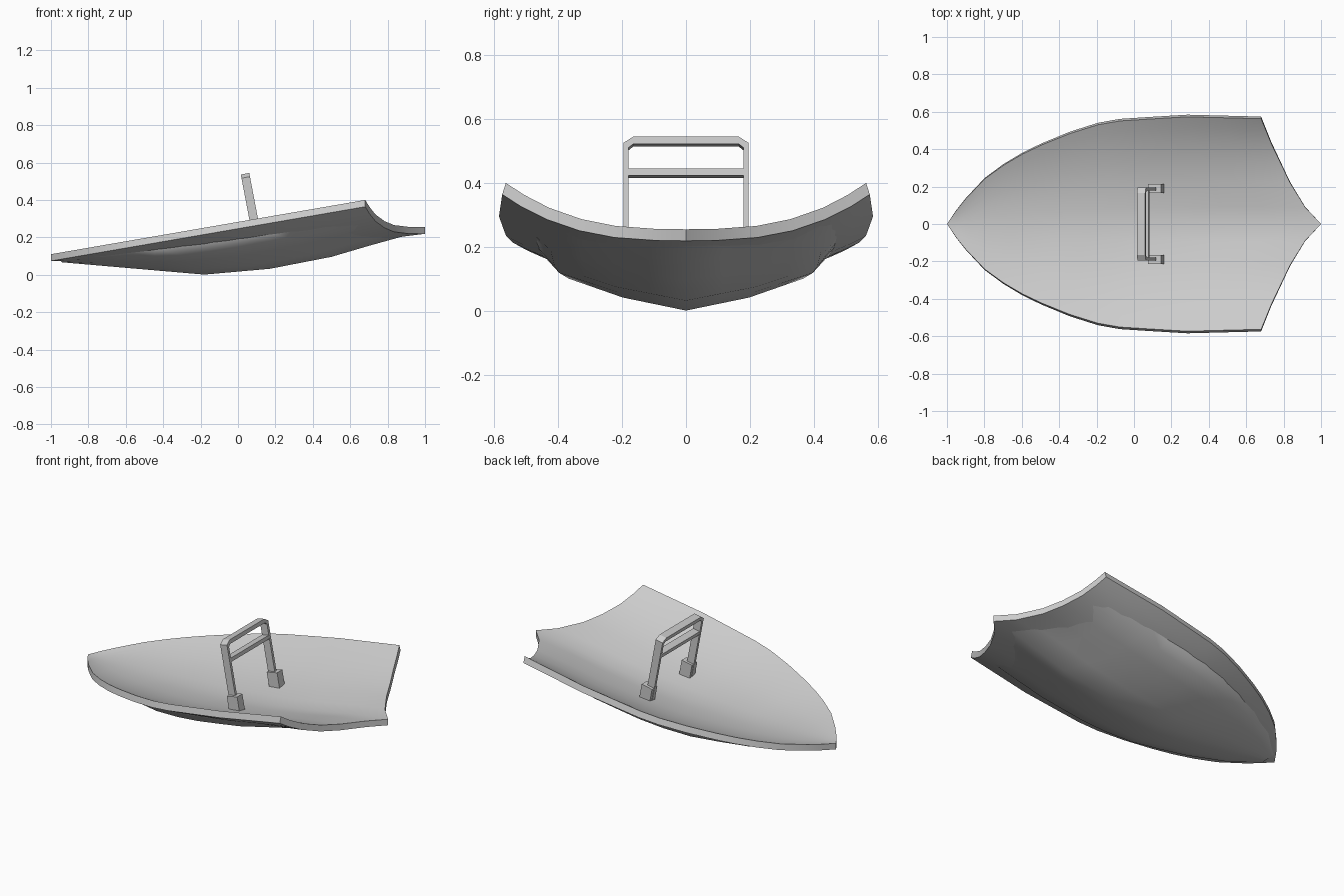
import bpy, bmesh, math
from mathutils import Matrix

if "Cube" in bpy.data.objects:
    bpy.data.objects.remove(bpy.data.objects["Cube"], do_unlink=True)

grey = bpy.data.materials.new("light_grey")
grey.use_nodes = True
grey.diffuse_color = (0.6, 0.6, 0.6, 1)
grey.node_tree.nodes["Principled BSDF"].inputs["Base Color"].default_value = (0.6, 0.6, 0.6, 1)


def curve(points, v):
    """Read a value off a polyline."""
    for (a, fa), (b, fb) in zip(points, points[1:]):
        if v <= b:
            return fa + (fb - fa) * (v - a) / (b - a)
    return points[-1][1]


def finish(bm, name, matrix=None):
    bmesh.ops.recalc_face_normals(bm, faces=bm.faces[:])
    mesh = bpy.data.meshes.new(name)
    bm.to_mesh(mesh)
    bm.free()
    mesh.materials.append(grey)
    obj = bpy.data.objects.new(name, mesh)
    bpy.context.collection.objects.link(obj)
    if matrix:
        obj.matrix_world = matrix
    return obj


def box(name, size, centre, matrix):
    bm = bmesh.new()
    bmesh.ops.create_cube(bm, size=1)
    bmesh.ops.scale(bm, vec=size, verts=bm.verts)
    bmesh.ops.translate(bm, vec=centre, verts=bm.verts)
    return finish(bm, name, matrix)


def skin(name, point, along, half, shift, flare, angle):
    """Loft a mirrored sheet and thicken it vertically."""
    across = [-t for t in reversed(half)] + [0] + half
    bm = bmesh.new()
    grid = [[bm.verts.new(point(s, t)) for t in across] for s in along]
    for r0, r1 in zip(grid, grid[1:]):
        for i in range(len(across) - 1):
            bm.faces.new((r0[i], r1[i], r1[i + 1], r0[i + 1]))
    bmesh.ops.remove_doubles(bm, verts=bm.verts[:], dist=.0001)
    moved = bmesh.ops.extrude_face_region(bm, geom=bm.faces[:], use_keep_orig=True)
    for v in moved["geom"]:
        if isinstance(v, bmesh.types.BMVert):
            v.co.z += shift
            v.co.y *= flare
    obj = finish(bm, name)
    bpy.ops.object.select_all(action='DESELECT')
    obj.select_set(True)
    bpy.context.view_layer.objects.active = obj
    bpy.ops.object.shade_smooth_by_angle(angle=math.radians(angle))


# Dished shell: half width and centre height along x, notched rear edge
WIDTH = [(-1, 0), (-.95, .073), (-.9, .135), (-.8, .24), (-.7, .313), (-.6, .372), (-.5, .42),
         (-.34, .485), (-.195, .53), (-.07, .552), (.285, .573), (.68, .563)]
CENTRE = [(-1, .11), (-.5, .1), (0, .115), (.4, .155), (.8, .23), (1, .255)]
REAR = [(0, 1), (.16, .915), (.39, .835), (.76, .735), (1, .68)]
ALONG = [0, .03, .06, .12, .18, .24, .3, .39, .48, .55, .65, .765, .88, .95, 1]
THICK = .036


def shell_point(s, t):
    centre = curve(CENTRE, 2 * s - 1)
    rim = .11 + .29 * s
    bend = 2 + .8 * max(0, (s - .6) / .4)
    x = -1 + s * (curve(REAR, abs(t)) + 1)
    y = t * curve(WIDTH, 1.68 * s - 1)
    return x, y, centre + (rim - centre) * abs(t) ** bend


skin("shell", shell_point, ALONG, [.16, .39, .58, .76, .9, 1], -THICK, 1.02, 35)

# Shallow V hull under the shell, with steep sides above a chine
KEEL = [(-1, .072), (-.54, .032), (-.18, .001), (.17, .032), (.5, .096), (.9, .214)]
SECTION = [(0, 0), (.47, .25), (.87, .61), (1, 1)]
EDGE = .85


def hull_point(s, r):
    x, y, z = shell_point(s, r * EDGE)
    keel = curve(KEEL, 2 * s - 1)
    side = shell_point(s, EDGE)[2] - THICK + .004
    return x, y, min(keel + (side - keel) * curve(SECTION, abs(r)), z - THICK + .004)


skin("hull", hull_point, [.03, .12, .23, .32, .41, .5, .585, .67, .75, .85, .95],
     [.24, .47, .67, .87, 1], .012, 1, 45)

# Handle: everything leans back about the feet
lean = Matrix.Translation((.111, 0, .155)) @ Matrix.Rotation(math.radians(-10.8), 4, 'Y')

# Bent frame with clipped corners
side = [(.196, 0), (.196, .372), (.165, .392)]
inner = [(.165, .369), (.18, .357), (.18, 0)]
outline = side + [(-y, z) for y, z in reversed(side)]
outline += [(-y, z) for y, z in reversed(inner)] + inner
bm = bmesh.new()
face = bm.faces.new([bm.verts.new((-.023, y, z)) for y, z in outline])
pushed = bmesh.ops.extrude_face_region(bm, geom=[face], use_keep_orig=True)
bmesh.ops.translate(bm, vec=(.046, 0, 0),
                    verts=[v for v in pushed["geom"] if isinstance(v, bmesh.types.BMVert)])
finish(bm, "handle_frame", lean)

box("handle_crossbar", (.044, .364, .022), (0, 0, .28), lean)
for name, sign in (("left", 1), ("right", -1)):
    box("handle_foot_" + name, (.07, .05, .09), (.014, sign * .19, .034), lean)
